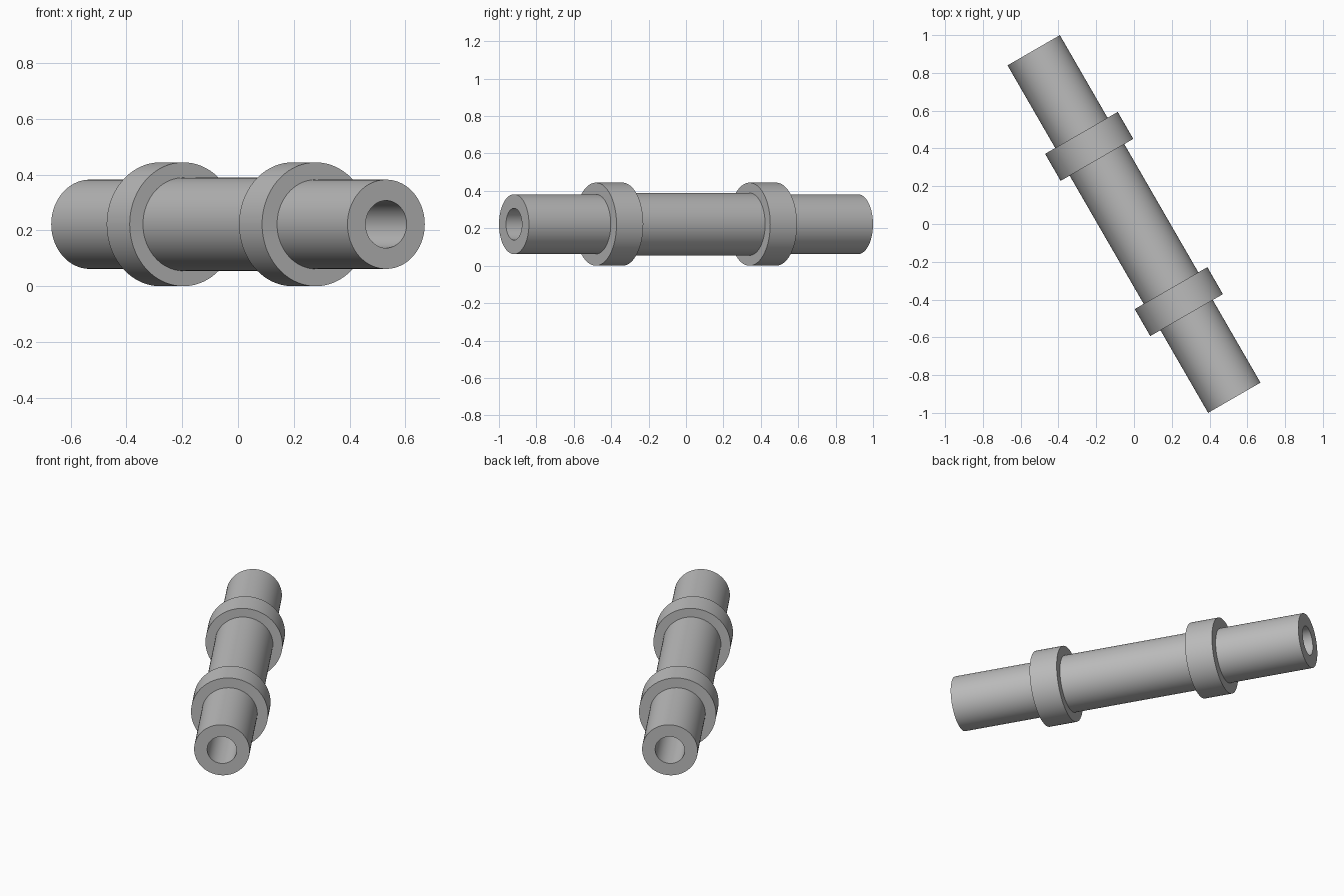
import bpy, bmesh, math
from mathutils import Matrix

if "Cube" in bpy.data.objects:
    bpy.data.objects.remove(bpy.data.objects["Cube"], do_unlink=True)

SEGMENTS = 96
HALF_LENGTH = 1.062
BORE, END, MIDDLE, COLLAR = 0.085, 0.16, 0.167, 0.222
COLLAR_IN, COLLAR_OUT = 0.392, 0.557

steel = bpy.data.materials.new("plain grey")
steel.use_nodes = True
grey = (0.5, 0.5, 0.5, 1)
steel.diffuse_color = grey
steel.node_tree.nodes["Principled BSDF"].inputs["Base Color"].default_value = grey

# Half profile from the middle outwards (radius, position), mirrored to the other end
half = [(MIDDLE, COLLAR_IN), (COLLAR, COLLAR_IN), (COLLAR, COLLAR_OUT),
        (END, COLLAR_OUT), (END, HALF_LENGTH), (BORE, HALF_LENGTH)]
profile = half + [(r, -p) for r, p in reversed(half)]

# Turn the closed profile into a collared tube with a through bore
bm = bmesh.new()
rings = []
for radius, pos in profile:
    angles = [math.tau * i / SEGMENTS for i in range(SEGMENTS)]
    rings.append([bm.verts.new((radius * math.cos(a), radius * math.sin(a), pos))
                  for a in angles])
for k, ring in enumerate(rings):
    other = rings[(k + 1) % len(rings)]
    for i in range(SEGMENTS):
        j = (i + 1) % SEGMENTS
        bm.faces.new((ring[i], ring[j], other[j], other[i]))
bmesh.ops.recalc_face_normals(bm, faces=bm.faces[:])

# Lay the tube down, turn it on the ground plane and rest the collars at z = 0
lay = Matrix.Rotation(math.radians(-90), 4, 'X')
turn = Matrix.Rotation(math.radians(30), 4, 'Z')
bm.transform(Matrix.Translation((0, 0, COLLAR)) @ turn @ lay)

mesh = bpy.data.meshes.new("collared_tube")
bm.to_mesh(mesh)
bm.free()
mesh.materials.append(steel)
tube = bpy.data.objects.new("collared_tube", mesh)
bpy.context.collection.objects.link(tube)

# Smooth round walls, sharp shoulders
bpy.ops.object.select_all(action='DESELECT')
tube.select_set(True)
bpy.context.view_layer.objects.active = tube
bpy.ops.object.shade_smooth_by_angle(angle=math.radians(30))
